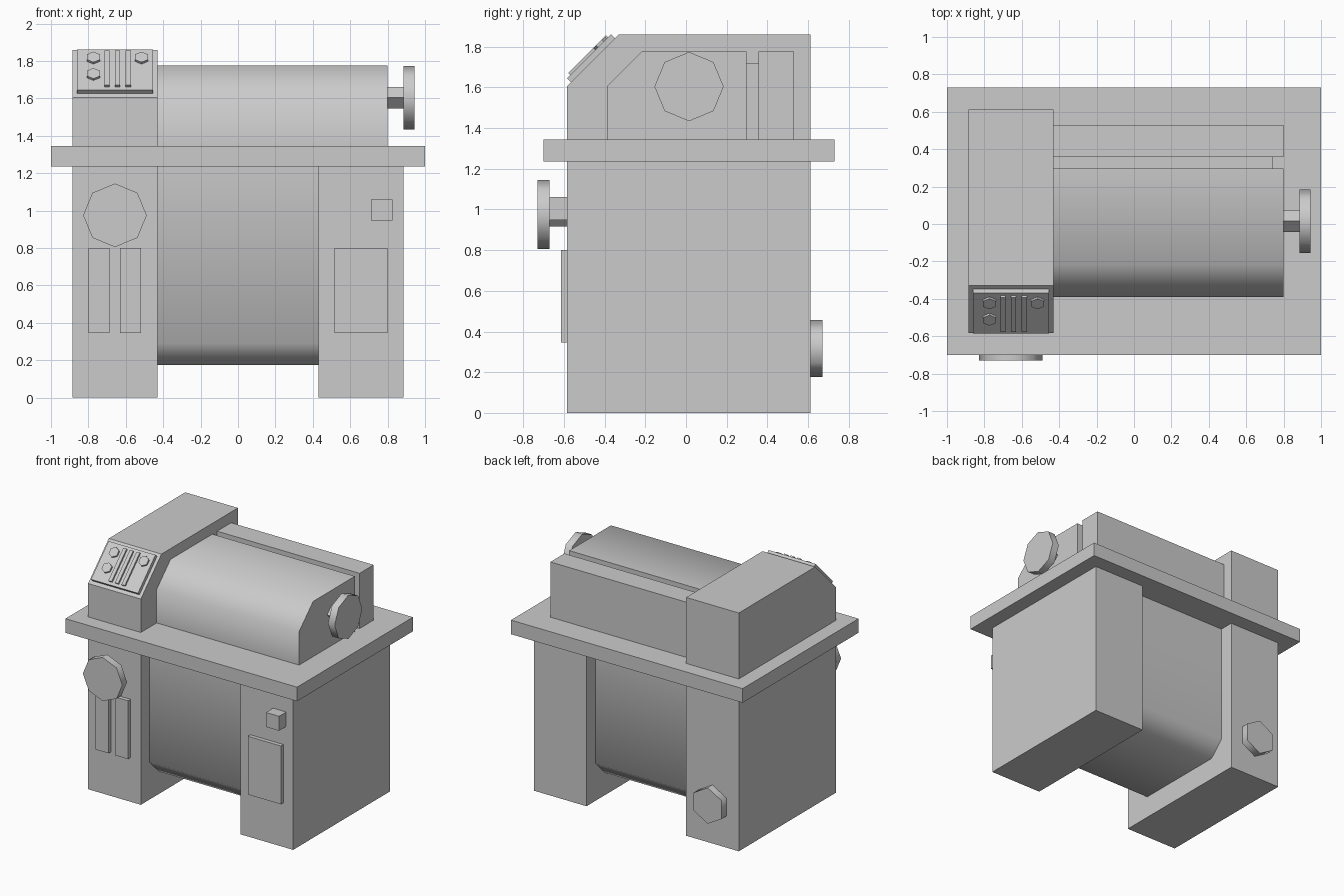
import bpy, bmesh
from math import sin, cos, pi, radians
from mathutils import Matrix

if "Cube" in bpy.data.objects:
    bpy.data.objects.remove(bpy.data.objects["Cube"])

# Extrude a 2D profile along an axis: x -> (y,z), y -> (x,z), z -> (x,y)
PLACE = {'x': lambda u, v, d: (d, u, v),
         'y': lambda u, v, d: (u, d, v),
         'z': lambda u, v, d: (u, v, d)}


def prism(name, profile, axis, a, b, smooth=0, matrix=None):
    bm = bmesh.new()
    rings = [[bm.verts.new(PLACE[axis](u, v, d)) for u, v in profile] for d in (a, b)]
    n = len(profile)
    for ring in rings:
        bm.faces.new(ring)
    for i in range(n):
        j = (i + 1) % n
        bm.faces.new((rings[0][i], rings[0][j], rings[1][j], rings[1][i]))
    bmesh.ops.recalc_face_normals(bm, faces=bm.faces)
    mesh = bpy.data.meshes.new(name)
    bm.to_mesh(mesh)
    bm.free()
    ob = bpy.data.objects.new(name, mesh)
    bpy.context.collection.objects.link(ob)
    if matrix is not None:
        ob.matrix_world = matrix
    if smooth:
        bpy.ops.object.select_all(action='DESELECT')
        ob.select_set(True)
        bpy.context.view_layer.objects.active = ob
        bpy.ops.object.shade_smooth_by_angle(angle=radians(smooth))
    return ob


def rect(u0, u1, v0, v1):
    return [(u0, v0), (u1, v0), (u1, v1), (u0, v1)]


def ngon(cu, cv, r, n, start=0.0):
    return [(cu + r * cos(start + 2 * pi * i / n), cv + r * sin(start + 2 * pi * i / n))
            for i in range(n)]


FRONT, BACK = -0.584, 0.613
SLAB_LOW, SLAB_TOP = 1.235, 1.345

# Base: two pedestals and a recessed belly with chamfered bottom edges
for side, x0, x1 in (("left", -0.885, -0.43), ("right", 0.43, 0.885)):
    prism(side + "_pedestal", rect(x0, x1, 0, SLAB_LOW), 'y', FRONT, BACK)
prism("belly", [(-0.475, SLAB_LOW), (-0.475, 0.29), (-0.36, 0.175), (0.385, 0.175),
                (0.50, 0.29), (0.50, SLAB_LOW)], 'x', -0.43, 0.43, 50)

# Table slab
prism("table_slab", rect(-1, 1, SLAB_LOW, SLAB_TOP), 'y', -0.70, 0.73)

# Upper housing: cover, hinge gap filler and rear block
prism("drum_cover", [(-0.389, SLAB_TOP), (-0.389, 1.606), (-0.217, 1.776),
                     (0.298, 1.776), (0.298, SLAB_TOP)], 'x', -0.43, 0.80, 50)
prism("gap_filler", rect(0.298, 0.357, SLAB_TOP, 1.717), 'x', -0.43, 0.74)
prism("rear_block", rect(0.357, 0.53, SLAB_TOP, 1.776), 'x', -0.43, 0.80)

# Control head with sloped front
prism("control_head", [(FRONT, SLAB_TOP), (FRONT, 1.606), (-0.33, 1.86),
                       (BACK, 1.86), (BACK, SLAB_TOP)], 'x', -0.885, -0.43)

# Control panel laid on the slope (local y runs up the slope, z outward)
slope = Matrix.Translation((0, FRONT, 1.606)) @ Matrix.Rotation(radians(45), 4, 'X')
prism("control_plate", rect(-0.86, -0.455, 0.027, 0.333), 'z', 0, 0.028, 0, slope)
for i, x in enumerate((-0.701, -0.644, -0.587)):
    prism(f"slider_{i}", rect(x - 0.014, x + 0.014, 0.05, 0.312), 'z', 0.028, 0.042, 0, slope)
for i, (x, t) in enumerate(((-0.773, 0.263), (-0.773, 0.139), (-0.516, 0.263))):
    prism(f"button_{i}", ngon(x, t, 0.04, 6, pi / 2), 'z', 0.028, 0.042, 0, slope)

# Handwheels on square shafts: right end and front left
prism("side_shaft", ngon(0.015, 1.604, 0.058, 4), 'x', 0.79, 0.886)
prism("side_wheel", ngon(0.015, 1.604, 0.17, 8), 'x', 0.885, 0.943, 50)
prism("front_shaft", ngon(-0.658, 0.975, 0.058, 4), 'y', -0.673, -0.57)
prism("front_wheel", ngon(-0.658, 0.975, 0.17, 8), 'y', -0.73, -0.672, 50)

# Front panels and switch box
for name, x0, x1 in (("outer_vent", -0.80, -0.687), ("inner_vent", -0.63, -0.519),
                     ("access_panel", 0.515, 0.80)):
    prism(name, rect(x0, x1, 0.345, 0.80), 'y', -0.615, FRONT)
prism("switch_box", rect(0.712, 0.825, 0.947, 1.06), 'y', -0.672, FRONT)

# Hexagonal cap on the back of the left pedestal
prism("back_cap", ngon(-0.658, 0.317, 0.14, 6, pi / 2), 'y', BACK, 0.672, 65)
